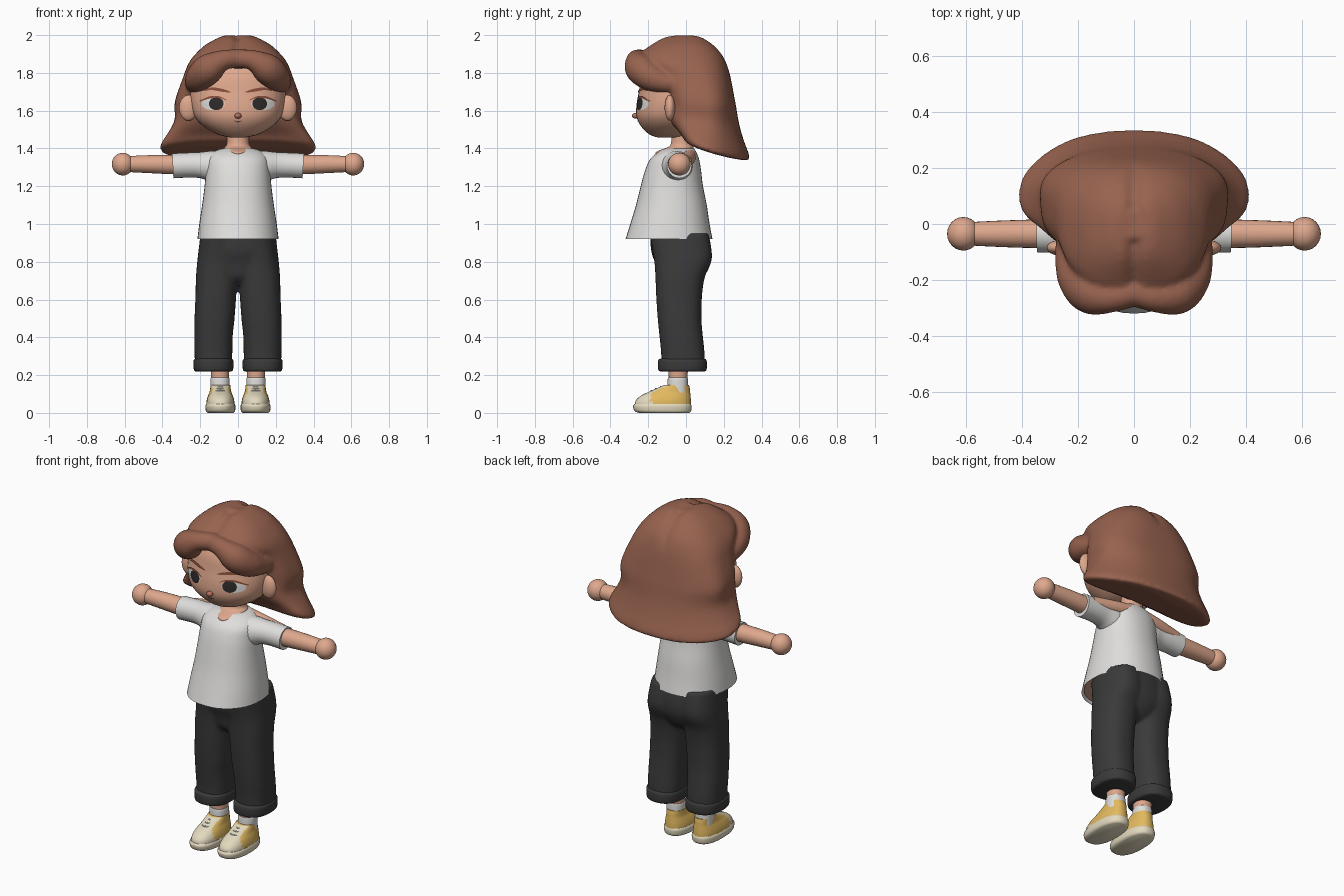
import bpy, bmesh, math
from mathutils import Vector
from mathutils.bvhtree import BVHTree

if "Cube" in bpy.data.objects:
    bpy.data.objects.remove(bpy.data.objects["Cube"])


def material(name, code):
    srgb = [int(code[i:i + 2], 16) / 255 for i in (0, 2, 4)]
    col = [((c + 0.055) / 1.055) ** 2.4 for c in srgb] + [1]
    m = bpy.data.materials.new(name)
    m.use_nodes = True
    m.diffuse_color = col
    m.node_tree.nodes["Principled BSDF"].inputs["Base Color"].default_value = col
    return m


SKIN = material("skin", "DFA88D")
HAIR = material("chestnut hair", "98634F")
WHITE = material("white cloth", "DFDEDC")
BLACK = material("charcoal cloth", "3A3A3B")
YELLOW = material("yellow canvas", "E2B95F")
CREAM = material("cream rubber", "E3D9BE")
DARK = material("eye dark", "2E2A2A")
BROWN = material("brow brown", "8A4F3C")
ROSE = material("nose rose", "B8705E")


def finish(name, bm, *mats):
    bmesh.ops.recalc_face_normals(bm, faces=bm.faces)
    me = bpy.data.meshes.new(name)
    bm.to_mesh(me)
    bm.free()
    for m in mats:
        me.materials.append(m)
    ob = bpy.data.objects.new(name, me)
    bpy.context.collection.objects.link(ob)
    bpy.ops.object.select_all(action='DESELECT')
    ob.select_set(True)
    bpy.context.view_layer.objects.active = ob
    bpy.ops.object.shade_smooth_by_angle(angle=math.radians(50))
    return ob


def blend(name, parts, mat):
    """Fuse closed volumes into one softly blended surface."""
    whole = bmesh.new()
    for part in parts:
        bmesh.ops.recalc_face_normals(part, faces=part.faces)
        me = bpy.data.meshes.new(name + "_piece")
        part.to_mesh(me)
        part.free()
        whole.from_mesh(me)
        bpy.data.meshes.remove(me)
    ob = finish(name, whole, mat)
    remesh = ob.modifiers.new("Fuse", 'REMESH')
    remesh.mode = 'VOXEL'
    remesh.voxel_size = .01
    remesh.use_smooth_shade = True
    soft = ob.modifiers.new("Soften", 'SMOOTH')
    soft.factor = .5
    soft.iterations = 8


def spline(rows, steps):
    """Catmull-Rom interpolation through rows of numbers."""
    out = []
    for i in range(len(rows) - 1):
        quad = (rows[max(i - 1, 0)], rows[i], rows[i + 1], rows[min(i + 2, len(rows) - 1)])
        for s in range(steps):
            t = s / steps
            out.append([b + t * (c - a) / 2 + t * t * (a - 2.5 * b + 2 * c - d / 2)
                        + t ** 3 * (1.5 * (b - c) + (d - a) / 2) for a, b, c, d in zip(*quad)])
    return out + [list(rows[-1])]


def skin_rings(rings, cap_start=True, cap_end=True):
    bm = bmesh.new()
    loops = [[bm.verts.new(p) for p in ring] for ring in rings]
    n = len(loops[0])
    for a, b in zip(loops, loops[1:]):
        for i in range(n):
            j = (i + 1) % n
            bm.faces.new((a[i], a[j], b[j], b[i]))
    if cap_start:
        bm.faces.new(loops[0])
    if cap_end:
        bm.faces.new(loops[-1])
    return bm


def stack(rows, cx=0, power=2.2, steps=5, sides=40, caps=(True, True)):
    """Loft of level rings; each row is height, front y, back y, half width."""
    def bend(v):
        return math.copysign(abs(v) ** (2 / power), v)
    rings = []
    for z, front, back, half in spline(rows, steps):
        turns = [math.tau * i / sides for i in range(sides)]
        rings.append([Vector((cx + half * bend(math.cos(a)),
                              (front + back) / 2 + (back - front) / 2 * bend(math.sin(a)), z)) for a in turns])
    return skin_rings(rings, *caps)


def tube(rows, sides=24, steps=6):
    """Round sweep along x, y, z, radius rows."""
    pts = spline(rows, steps)
    rings = []
    for i, p in enumerate(pts):
        c = Vector(p[:3])
        t = (Vector(pts[min(i + 1, len(pts) - 1)][:3]) - Vector(pts[max(i - 1, 0)][:3])).normalized()
        u = t.cross(Vector((0, 0, 1))).normalized()
        w = t.cross(u)
        rings.append([c + p[3] * (u * math.cos(math.tau * k / sides) + w * math.sin(math.tau * k / sides))
                      for k in range(sides)])
    return skin_rings(rings)


def ball(name, centre, radii, mat):
    bm = bmesh.new()
    bmesh.ops.create_uvsphere(bm, u_segments=24, v_segments=16, radius=1)
    for v in bm.verts:
        v.co = Vector(centre) + Vector(a * b for a, b in zip(v.co, radii))
    finish(name, bm, mat)


# Head
head = stack([(1.458, -.15, -.03, .04), (1.475, -.195, .02, .11), (1.52, -.24, .08, .185),
              (1.57, -.262, .12, .23), (1.63, -.262, .15, .25), (1.70, -.25, .16, .255),
              (1.78, -.235, .16, .25), (1.84, -.2, .15, .22), (1.9, -.13, .1, .15)])
bmesh.ops.recalc_face_normals(head, faces=head.faces)
tree = BVHTree.FromBMesh(head)
finish("head", head, SKIN)


def on_face(x, z, lift):
    hit = tree.ray_cast(Vector((x, -1, z)), Vector((0, 1, 0)))[0]
    return hit + Vector((0, -lift, 0))


def face_disc(name, x, z, rx, rz, lift, mat):
    """Thin oval hugging the face."""
    def ring(f):
        return [on_face(x + f * rx * math.cos(math.tau * k / 24),
                        z + f * rz * math.sin(math.tau * k / 24), lift) for k in range(24)]
    finish(name, skin_rings([ring(f) for f in (.05, .35, .7, 1)], True, False), mat)


def face_stroke(name, points, mat):
    """Tapered stroke hugging the face; points are x, z, half height."""
    bm = bmesh.new()
    prev = None
    for x, z, h in spline(points, 5):
        pair = [bm.verts.new(on_face(x, z + d, .006)) for d in (-h, h)]
        if prev:
            bm.faces.new((prev[0], pair[0], pair[1], prev[1]))
        prev = pair
    finish(name, bm, mat)


def flip(rows, s):
    return [(s * r[0],) + tuple(r[1:]) for r in rows]


# Hair: parted crown, swept-back hem and a fringe curling to each side
hair = stack([(2.0, -.06, .05, .06), (1.988, -.12, .09, .1), (1.95, -.185, .145, .17),
              (1.9, -.245, .19, .225), (1.85, -.235, .215, .262), (1.78, -.16, .235, .29),
              (1.65, -.115, .26, .335), (1.55, -.11, .28, .335), (1.48, -.075, .305, .365),
              (1.42, -.02, .335, .405), (1.395, 0, .328, .4), (1.385, .04, .29, .36)],
             power=2.6, sides=72)
for v in hair.verts:
    x, y, z = v.co
    if z > 1.8:
        v.co.z -= .022 * math.exp(-(x / .025) ** 2) * min(1, (z - 1.8) / .1)
    low = max(0, min(1, (1.62 - z) / .2))
    wave = 1 + .012 * max(0, min(1, (1.8 - z) / .2)) * math.cos(9 * math.atan2(x, y - .1))
    v.co.x *= wave
    v.co.y -= .06 * low * (x / .4) ** 2
    v.co.z -= .32 * low * (y - .15)
FRINGE = [(-.01, -.24, 1.875, .05), (.075, -.262, 1.868, .054), (.15, -.245, 1.825, .08),
          (.2, -.19, 1.78, .075), (.225, -.12, 1.752, .058), (.235, -.06, 1.74, .045)]
blend("hair", [hair] + [tube(flip(FRINGE, s)) for s in (1, -1)], HAIR)

ball("nose", (0, -.268, 1.573), (.018, .018, .015), ROSE)
face_stroke("mouth", [(-.02, 1.546, .001), (0, 1.541, .004), (.02, 1.546, .001)], BROWN)

# Neck, shirt and torso
finish("neck", stack([(1.33, -.13, .05, .05), (1.372, -.161, .045, .058), (1.388, -.145, .045, .075),
                      (1.405, -.1, .04, .072), (1.425, -.08, .04, .06), (1.5, -.075, .04, .06)],
                     power=2), SKIN)
SHIRT = [(.92, -.32, .14, .215), (1.0, -.295, .125, .205), (1.1, -.265, .11, .19),
         (1.2, -.24, .09, .177), (1.28, -.218, .08, .17), (1.34, -.192, .07, .163),
         (1.375, -.155, .057, .14), (1.395, -.12, .045, .1), (1.4, -.1, .035, .075)]
finish("shirt", stack(SHIRT, caps=(False, True)), WHITE)
finish("torso", stack([(z + .015, f + .012, b - .012, w - .012) for z, f, b, w in SHIRT[:5]]), SKIN)

# Trousers: seat and legs fused, with turned-up cuffs
trousers = [stack([(.95, -.19, .12, .193), (.86, -.185, .135, .2), (.79, -.163, .13, .19),
                   (.72, -.145, .095, .13), (.68, -.1, .05, .05)])]
for s in (1, -1):
    leg = stack([(.23, -.13, .1, .098), (.32, -.132, .098, .1), (.42, -.142, .088, .102),
                 (.5, -.15, .082, .106), (.62, -.158, .085, .108), (.72, -.162, .1, .111),
                 (.82, -.17, .138, .108), (.95, -.195, .12, .1)], 0, 2.4)
    for v in leg.verts:
        v.co.x += s * (.13 - .03 * max(0, v.co.z - .4) / .52)
    trousers.append(leg)
blend("trousers", trousers, BLACK)

for side, s in (("left", 1), ("right", -1)):
    finish(side + "_trouser_cuff", stack([(.218, -.13, .095, .09), (.225, -.145, .107, .102),
                                          (.25, -.149, .111, .106), (.28, -.146, .108, .104),
                                          (.288, -.13, .095, .09)], s * .13, 2.4), BLACK)

    # Ear, eye, lashes and brow
    ball(side + "_ear", (s * .262, -.085, 1.615), (.05, .028, .068), SKIN)
    face_disc(side + "_eye_white", s * .132, 1.636, .062, .033, .003, WHITE)
    face_disc(side + "_iris", s * .115, 1.637, .039, .034, .005, DARK)
    face_stroke(side + "_lashes", flip([(.06, 1.655, .002), (.1, 1.672, .004), (.15, 1.67, .006),
                                        (.205, 1.65, .003)], s), BROWN)
    face_stroke(side + "_brow", flip([(.04, 1.698, .003), (.085, 1.708, .008), (.14, 1.716, .007),
                                      (.18, 1.706, .002)], s), BROWN)

    # Arm, hand, sleeve and bare shoulder
    finish(side + "_arm", tube(flip([(.2, -.035, 1.315, .052), (.35, -.035, 1.315, .051),
                                     (.48, -.035, 1.317, .047), (.6, -.035, 1.317, .041)], s)), SKIN)
    ball(side + "_hand", (s * .61, -.035, 1.317), (.058, .06, .06), SKIN)
    finish(side + "_sleeve", tube(flip([(.08, -.055, 1.296, .092), (.15, -.046, 1.308, .08),
                                        (.2, -.04, 1.312, .069), (.26, -.036, 1.312, .066),
                                        (.345, -.035, 1.308, .066)], s)), WHITE)
    finish(side + "_shoulder", tube(flip([(.0, .015, 1.365, .04), (.14, .012, 1.347, .038),
                                          (.3, -.004, 1.332, .033)], s)), SKIN)

    # Ankle and sock
    finish(side + "_ankle", stack([(.15, -.09, .005, .046), (.3, -.095, .015, .052)], s * .095), SKIN)
    finish(side + "_sock", stack([(.1, -.1, .012, .051), (.175, -.097, .01, .051),
                                  (.187, -.094, .007, .047)], s * .095), WHITE)

    # Shoe: sole, two-tone upper, laces
    cx = s * .093
    finish(side + "_sole", stack([(0, -.25, .018, .068), (.01, -.272, .027, .077),
                                  (.035, -.28, .03, .08), (.048, -.272, .025, .075)], cx, 2.4), CREAM)
    upper = stack([(.035, -.272, .027, .075), (.065, -.266, .026, .073), (.09, -.24, .024, .066),
                   (.11, -.2, .022, .058), (.13, -.155, .02, .054), (.148, -.115, .016, .052)],
                  cx, 2.3, steps=6)
    for f in upper.faces:
        c = f.calc_center_median()
        if c.y < -.185 or (abs(c.x - cx) < .042 and c.y < -.08):
            f.material_index = 1
    finish(side + "_shoe_upper", upper, YELLOW, CREAM)
    for y, z in ((-.185, .118), (-.16, .128), (-.135, .138)):
        finish(side + "_lace", tube([(cx - .038, y + .022, z - .005, .004), (cx, y, z, .004),
                                     (cx + .038, y + .022, z - .005, .004)], sides=8, steps=4), WHITE)
